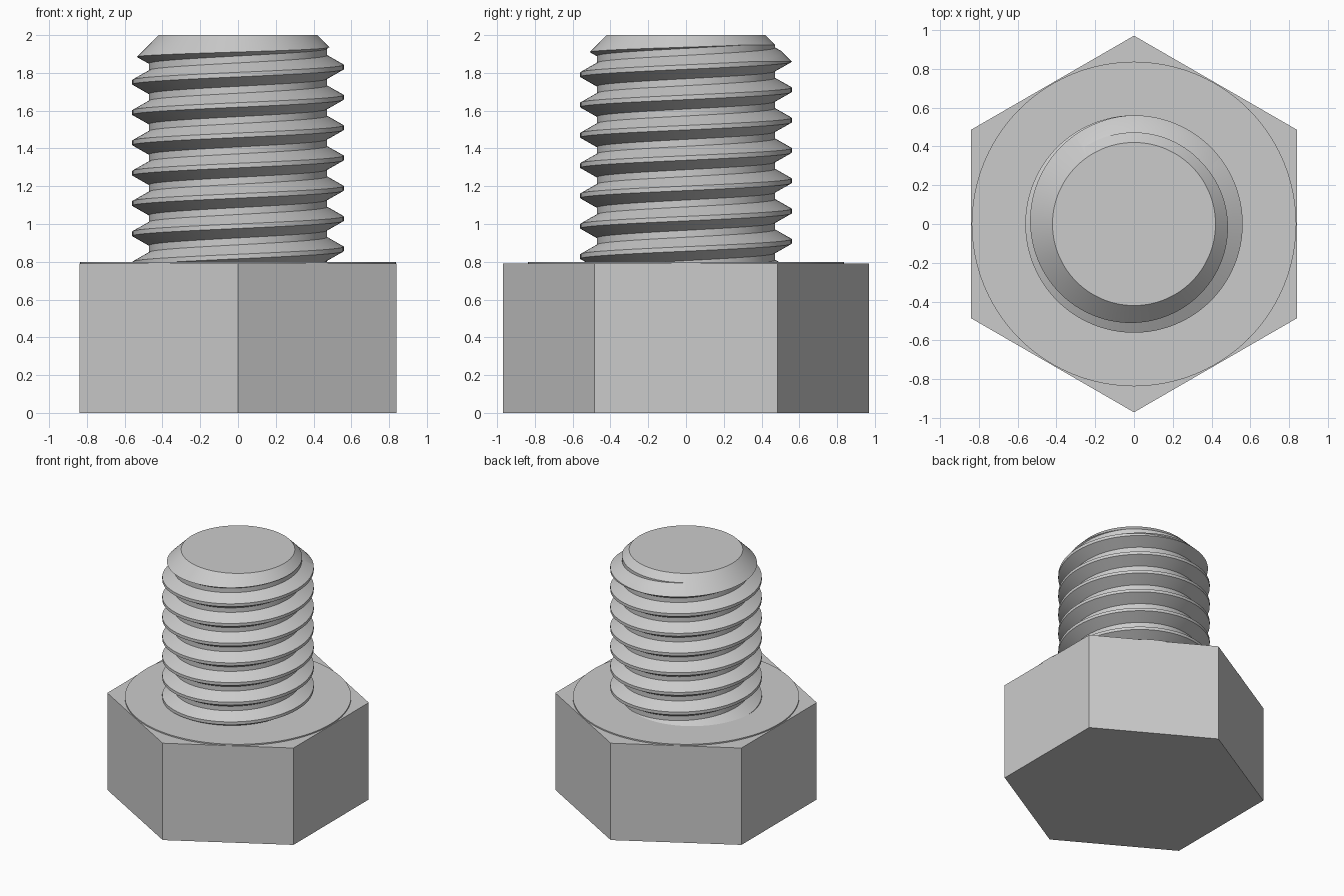
import bpy
import bmesh
from math import sin, cos, pi, radians

cube = bpy.data.objects.get("Cube")
if cube:
    bpy.data.objects.remove(cube, do_unlink=True)

# Single steel colour
steel = bpy.data.materials.new("steel grey")
steel.use_nodes = True
GREY = (0.6, 0.6, 0.6, 1.0)
steel.diffuse_color = GREY
for node in steel.node_tree.nodes:
    if node.type == 'BSDF_PRINCIPLED':
        node.inputs["Base Color"].default_value = GREY

SEGMENTS = 96
PITCH = 0.1605
CREST, ROOT = 0.56, 0.472
FIRST_CREST = 0.868 - 3 * PITCH   # hidden inside the head
TURNS = 12
HEAD_TOP, SEAT_TOP, TIP = 0.79, 0.80, 2.0


def finish(bm, name):
    bmesh.ops.recalc_face_normals(bm, faces=bm.faces[:])
    mesh = bpy.data.meshes.new(name)
    bm.to_mesh(mesh)
    bm.free()
    mesh.materials.append(steel)
    obj = bpy.data.objects.new(name, mesh)
    bpy.context.collection.objects.link(obj)
    return obj


def prism(name, sides, r_low, r_high, z_low, z_high, start=0.0):
    bm = bmesh.new()
    rings = []
    for r, z in ((r_low, z_low), (r_high, z_high)):
        angles = [start + 2 * pi * i / sides for i in range(sides)]
        rings.append([bm.verts.new((r * cos(a), r * sin(a), z)) for a in angles])
    low, high = rings
    bm.faces.new(low)
    bm.faces.new(high)
    for i in range(sides):
        k = (i + 1) % sides
        bm.faces.new((low[i], low[k], high[k], high[i]))
    return finish(bm, name)


def helical_rod(name):
    # Flat crest, sloped flank and flat root, as height offset and radius
    profile = [(-0.012, CREST), (0.012, CREST), (0.062, ROOT), (0.0985, ROOT)]
    step = len(profile)
    rows = TURNS * step
    bm = bmesh.new()
    columns = []
    for j in range(SEGMENTS):
        a = 2 * pi * j / SEGMENTS
        count = rows + (step if j == 0 else 0)
        column = []
        for i in range(count):
            dz, r = profile[i % step]
            z = FIRST_CREST + PITCH * (i // step + j / SEGMENTS) + dz
            column.append(bm.verts.new((r * cos(a), r * sin(a), z)))
        columns.append(column)
    # The last column meets the first one a full turn higher
    first = columns[0]
    columns.append(first[step:])
    for a, b in zip(columns, columns[1:]):
        for i in range(rows - 1):
            bm.faces.new((a[i], b[i], b[i + 1], a[i + 1]))
    # Close both ends with fans
    bottom = [c[0] for c in columns] + first[step - 1:0:-1]
    top = [c[rows - 1] for c in columns] + first[rows + step - 2:rows - 1:-1]
    for loop in (bottom, top):
        centre = bm.verts.new((0, 0, loop[0].co.z))
        for p, q in zip(loop, loop[1:] + loop[:1]):
            bm.faces.new((centre, p, q))
    return finish(bm, name)


# Hexagonal head and the thin round seat on it
prism("hex_head", 6, 0.97, 0.97, 0, HEAD_TOP, pi / 2)
seat = prism("round_seat", SEGMENTS, 0.836, 0.836, HEAD_TOP - 0.02, SEAT_TOP)

# Threaded shank, trimmed flat and chamfered at the tip by a wide cone
shank = helical_rod("threaded_shank")
base = 0.6
tip_radius = 0.42
trimmer = prism("tip_trimmer", SEGMENTS, tip_radius + TIP - base, tip_radius,
                base, TIP, pi / SEGMENTS)
trimmer.hide_render = True
trim = shank.modifiers.new("tip_chamfer", 'BOOLEAN')
trim.operation = 'INTERSECT'
trim.solver = 'EXACT'
trim.object = trimmer

bpy.ops.object.select_all(action='DESELECT')
bpy.context.view_layer.objects.active = shank
shank.select_set(True)
bpy.ops.object.modifier_apply(modifier=trim.name)
bpy.data.objects.remove(trimmer, do_unlink=True)

# Smooth round surfaces, crisp thread and rim edges
seat.select_set(True)
bpy.ops.object.shade_smooth_by_angle(angle=radians(25))
